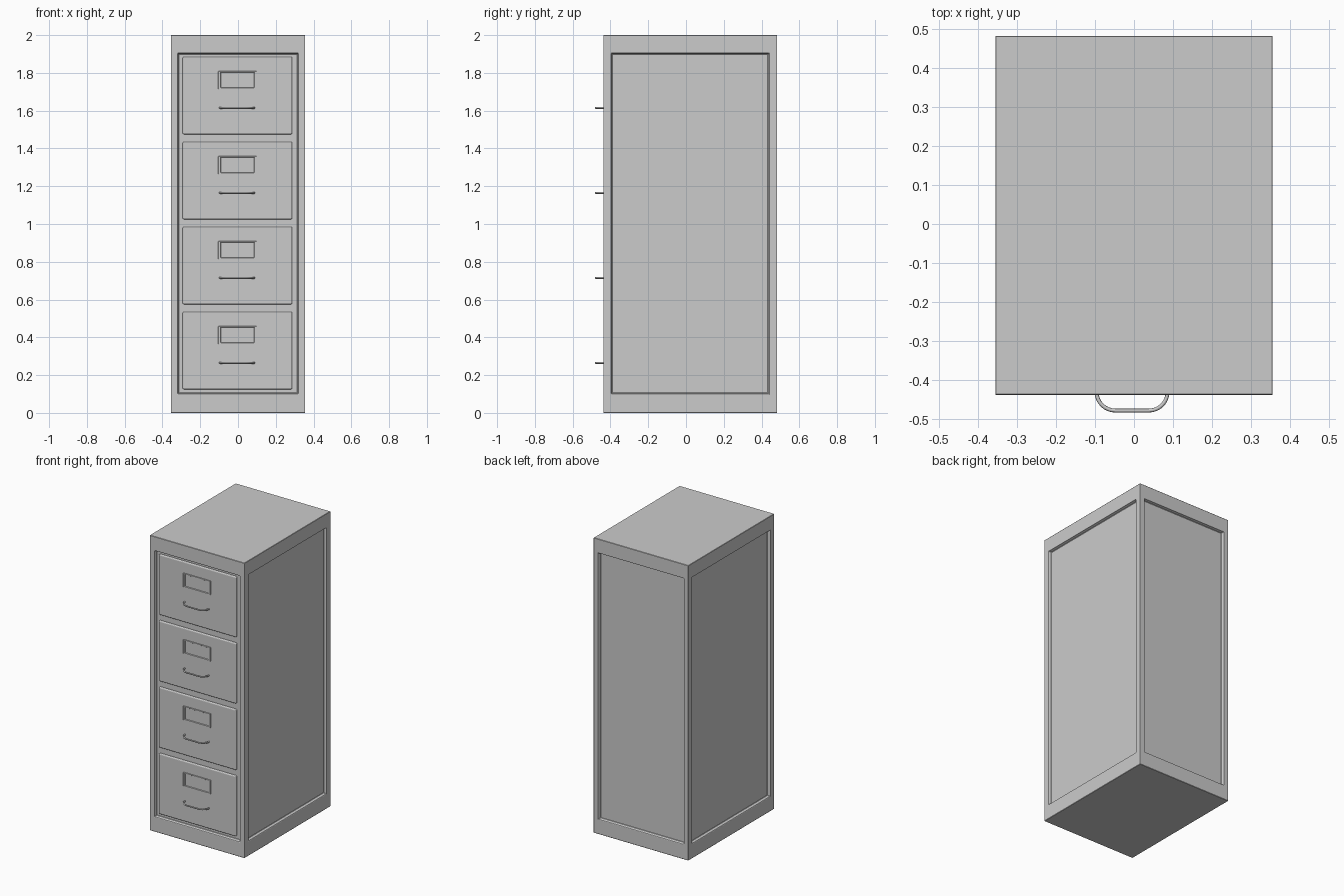
import bpy, bmesh, math
from mathutils import Vector

if "Cube" in bpy.data.objects:
    bpy.data.objects.remove(bpy.data.objects["Cube"])

FRONT, BACK, HALF_W, TOP = -0.438, 0.482, 0.355, 2.0
CX = -0.003  # drawers sit slightly off centre


def box_bmesh(lo, hi):
    bm = bmesh.new()
    bmesh.ops.create_cube(bm, size=1)
    for v in bm.verts:
        v.co = Vector([(lo[i] + hi[i]) / 2 + v.co[i] * (hi[i] - lo[i]) for i in range(3)])
    bm.normal_update()
    return bm


def finish(name, bm, bevel=0.0, segments=2):
    me = bpy.data.meshes.new(name)
    bm.to_mesh(me)
    bm.free()
    ob = bpy.data.objects.new(name, me)
    bpy.context.collection.objects.link(ob)
    if bevel:
        m = ob.modifiers.new("edge_round", 'BEVEL')
        m.width, m.segments, m.limit_method = bevel, segments, 'ANGLE'
    return ob


# Cabinet shell with recessed panels on front, back and both sides
bm = box_bmesh((-HALF_W, FRONT, 0), (HALF_W, BACK, TOP))
for f in [f for f in bm.faces if abs(f.normal.z) < 0.5]:
    margin = 0.035 if abs(f.normal.y) > 0.5 else 0.042
    bmesh.ops.inset_region(bm, faces=[f], thickness=margin, use_even_offset=True)
    for v in f.verts:
        v.co.z = 1.905 if v.co.z > 1 else 0.1
    bmesh.ops.inset_region(bm, faces=[f], thickness=0.006, depth=-0.018, use_even_offset=True)
finish("cabinet_shell", bm, 0.002, 1)


def drawer(i, z0):
    # Drawer front
    finish(f"drawer_front_{i}",
           box_bmesh((CX - 0.29, -0.432, z0), (CX + 0.29, -0.40, z0 + 0.41)), 0.007, 3)

    # Label holder with sunken card area
    bm = box_bmesh((CX - 0.102, -0.438, z0 + 0.24), (CX + 0.102, -0.428, z0 + 0.334))
    f = min(bm.faces, key=lambda f: f.calc_center_median().y)
    bmesh.ops.inset_region(bm, faces=[f], thickness=0.006, use_even_offset=True)
    for v in f.verts:
        v.co.x += 0.007 if v.co.x < CX else -0.007
    bmesh.ops.inset_region(bm, faces=[f], thickness=0.001, depth=-0.005, use_even_offset=True)
    finish(f"label_holder_{i}", bm, 0.001, 1)

    # Bent bar handle
    r, flat = 0.048, 0.043
    arc = [(flat + r * math.cos(a), -0.43 - r * math.sin(a))
           for a in (math.radians(90 * k / 8) for k in range(9))]
    path = [(flat + r, -0.42)] + arc
    path += [(-x, y) for x, y in reversed(path)]
    cu = bpy.data.curves.new(f"handle_{i}", 'CURVE')
    cu.dimensions = '3D'
    cu.bevel_depth, cu.bevel_resolution, cu.use_fill_caps = 0.005, 2, True
    sp = cu.splines.new('POLY')
    sp.points.add(len(path) - 1)
    for p, (x, y) in zip(sp.points, path):
        p.co = (x + CX - 0.002, y, z0 + 0.14, 1)
    bpy.context.collection.objects.link(bpy.data.objects.new(f"handle_{i}", cu))


# Four drawers, bottom to top
for i in range(4):
    drawer(i + 1, 0.125 + i * 0.45)
